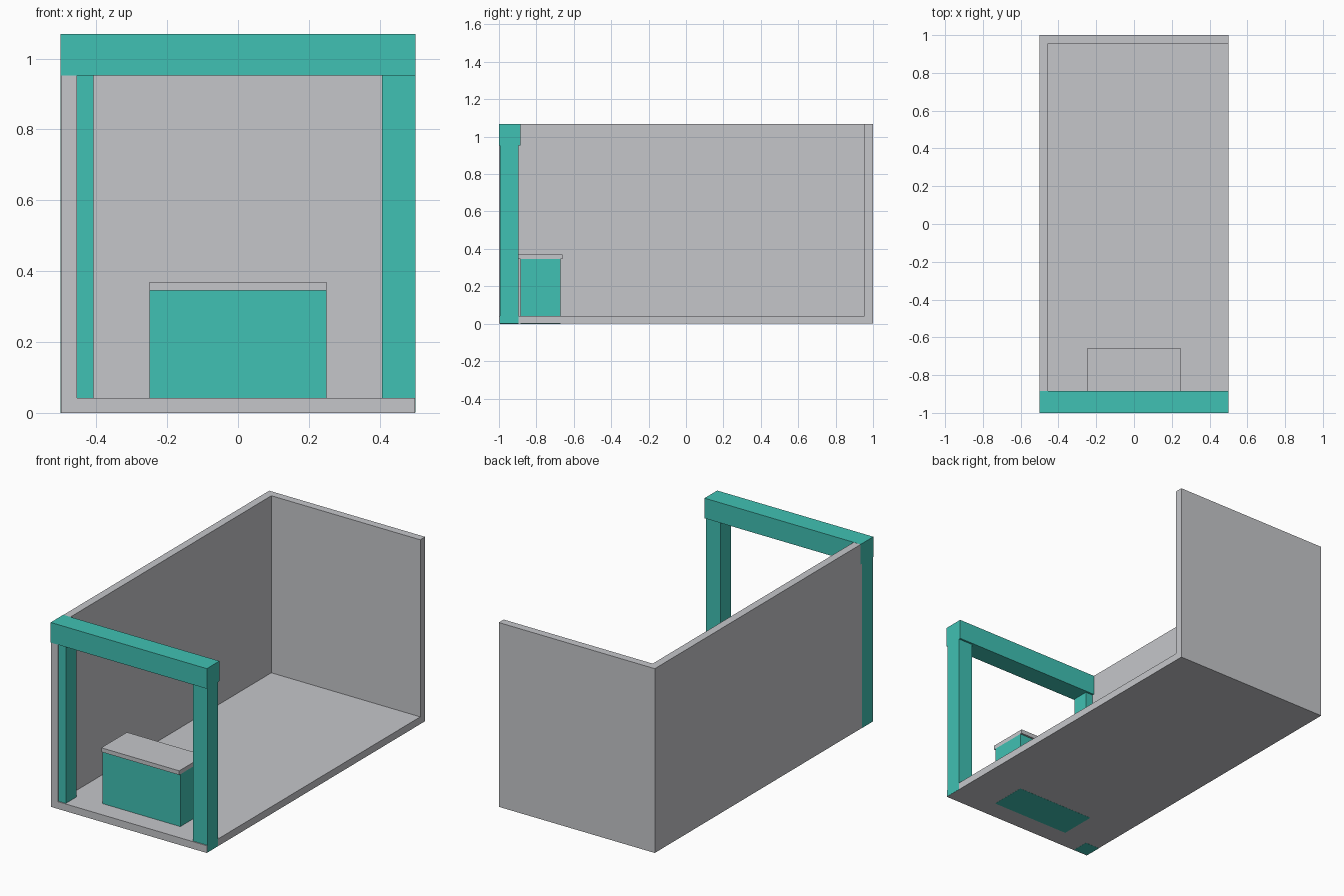
import bpy
import bmesh
from mathutils import Vector

if "Cube" in bpy.data.objects:
    bpy.data.objects.remove(bpy.data.objects["Cube"])


def material(name, rgb):
    m = bpy.data.materials.new(name)
    m.diffuse_color = (*rgb, 1.0)
    m.use_nodes = True
    m.node_tree.nodes["Principled BSDF"].inputs["Base Color"].default_value = m.diffuse_color
    return m


GREY = material("light grey", (0.558, 0.565, 0.591))
TEAL = material("teal", (0.051, 0.533, 0.451))


def box(name, x, y, z, mat):
    """Axis-aligned box from (min, max) pairs."""
    bm = bmesh.new()
    bmesh.ops.create_cube(bm, size=1.0)
    for v in bm.verts:
        v.co = Vector(r[0] if c < 0 else r[1] for c, r in zip(v.co, (x, y, z)))
    mesh = bpy.data.meshes.new(name)
    bm.to_mesh(mesh)
    bm.free()
    mesh.materials.append(mat)
    obj = bpy.data.objects.new(name, mesh)
    bpy.context.collection.objects.link(obj)
    return obj


H = 1.068      # overall height
F = 0.042      # floor thickness
W = 0.455      # inner face of the walls
E = 0.0006     # tiny outset so flush trim stays visible

# Room shell: floor, back wall and left wall
box("floor", (-0.5, 0.5), (-1, 1), (0, F), GREY)
box("back_wall", (-0.5, 0.5), (0.955, 1), (F, H), GREY)
box("left_wall", (-0.5, -W), (-1, 0.955), (F, H), GREY)

# Front frame: two posts through the floor and a beam across the top
box("left_post", (-0.5 - E, -0.408), (-0.994, -0.896), (-E, 0.952), TEAL)
box("right_post", (0.406, 0.5 + E), (-0.994, -0.896), (E, 0.952), TEAL)
box("top_beam", (-0.5 - E, 0.5 + E), (-1 - E, -0.885), (0.952, H + E), TEAL)

# Counter with a thin top; its base shows under the floor
box("counter_base", (-0.25, 0.25), (-0.885, -0.671), (-E, 0.345), TEAL)
box("counter_top", (-0.25, 0.25), (-0.895, -0.66), (0.345, 0.369), GREY)
